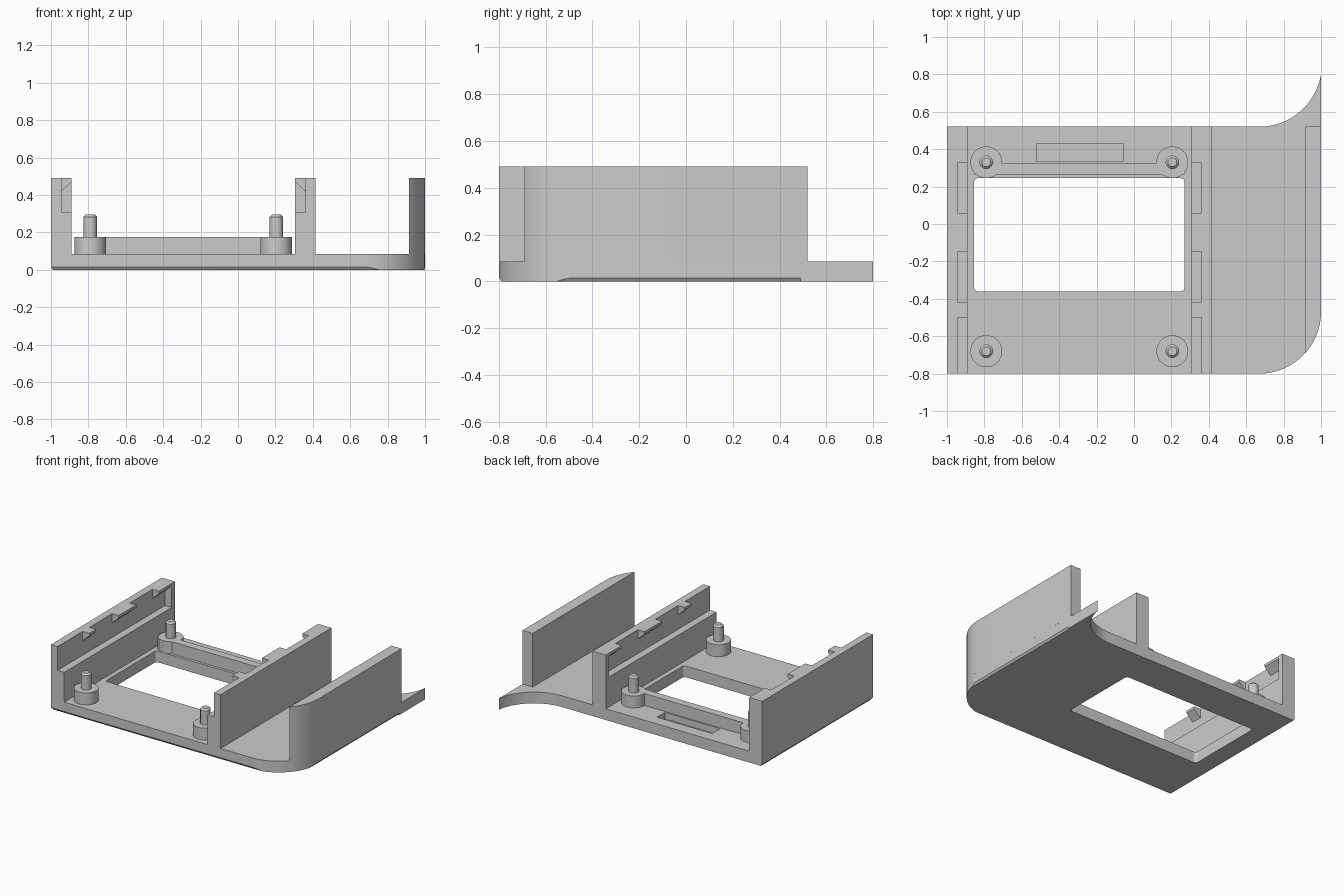
import bpy, bmesh, math
from mathutils import Vector

old = bpy.data.objects.get("Cube")
if old:
    bpy.data.objects.remove(old)

grey = bpy.data.materials.new("plain grey")
grey.use_nodes = True
colour = (0.6, 0.6, 0.6, 1)
grey.diffuse_color = colour
grey.node_tree.nodes["Principled BSDF"].inputs["Base Color"].default_value = colour

MID = -0.2925          # mirror line of the tray between the two rails
FLOOR, TOP = 0.085, 0.49
FRONT, BACK = -0.8, 0.52
R = 0.33               # radius of the rounded corner


def prism(name, pts, lo, hi, place):
    """Extrude a 2D outline from lo to hi; place maps (a, b, depth) to xyz."""
    bm = bmesh.new()
    face = bm.faces.new([bm.verts.new(place(a, b, lo)) for a, b in pts])
    shift = Vector(place(0, 0, hi)) - Vector(place(0, 0, lo))
    new = bmesh.ops.extrude_face_region(bm, geom=[face])["geom"]
    bmesh.ops.translate(bm, vec=shift, verts=[v for v in new if isinstance(v, bmesh.types.BMVert)])
    bmesh.ops.recalc_face_normals(bm, faces=bm.faces)
    mesh = bpy.data.meshes.new(name)
    bm.to_mesh(mesh)
    bm.free()
    mesh.materials.append(grey)
    obj = bpy.data.objects.new(name, mesh)
    bpy.context.collection.objects.link(obj)
    return obj


def up(a, b, d): return (a, b, d)         # plan outline
def along_y(a, b, d): return (a, d, b)    # outline seen from the front
def along_x(a, b, d): return (d, a, b)    # outline seen from the side


def rect(x0, x1, y0, y1):
    return [(x0, y0), (x1, y0), (x1, y1), (x0, y1)]


def arc(cx, cy, r, start, end, n=20):
    steps = [math.radians(start + (end - start) * i / n) for i in range(n + 1)]
    return [(cx + r * math.cos(t), cy + r * math.sin(t)) for t in steps]


def rounded(x0, x1, y0, y1, r):
    corners = ((x0 + r, y0 + r), (x1 - r, y0 + r), (x1 - r, y1 - r), (x0 + r, y1 - r))
    return [p for i, c in enumerate(corners) for p in arc(*c, r, 180 + 90 * i, 270 + 90 * i, 5)]


def flip(pts):
    return [(2 * MID - x, y) for x, y in pts]


def smooth(obj):
    bpy.ops.object.select_all(action="DESELECT")
    obj.select_set(True)
    bpy.context.view_layer.objects.active = obj
    bpy.ops.object.shade_smooth_by_angle(angle=math.radians(25))


def cut(obj, cutter):
    mod = obj.modifiers.new("cut", "BOOLEAN")
    mod.operation, mod.solver, mod.object = "DIFFERENCE", "EXACT", cutter
    cutter.hide_render = True
    cutter.hide_set(True)


# Base plate with a rounded front corner and a swept tail at the back
corner = arc(1 - R, FRONT + R, R, -90, 0)
tail = arc(1 - R, BACK + 0.334, 0.334, -9.2, -90)
base = prism("base_plate", [(-1, FRONT)] + corner + tail + [(-1, BACK)], 0, FLOOR, up)
smooth(base)
cut(base, prism("window_cutter", rounded(-0.855, 0.27, -0.36, 0.245, 0.02), -0.1, 0.2, up))
cut(base, prism("slot_cutter", rect(-0.52, -0.06, 0.335, 0.43), 0.035, 0.2, up))

# Thin chamfers under the plate edges
C = 0.015
def wedge(edge, s):
    return [(edge + s * C, -C), (edge + s * C, 2 * C), (edge, C), (edge - s * C * 0.7, 0), (edge - s * C * 0.7, -C)]
cut(base, prism("front_edge_cutter", wedge(FRONT, -1), -1.1, 1.1, along_x))
cut(base, prism("left_edge_cutter", wedge(1, 1), -0.9, 0.49, along_y))
cut(base, prism("right_edge_cutter", wedge(-1, -1), -0.9, 0.6, along_y))

# Two facing rails: thick below, thin above, with an end stop and snap clips
IN, THIN, LEDGE = -0.89, -0.945, 0.31
rail = [(-1, FLOOR), (IN, FLOOR), (IN, LEDGE), (THIN, LEDGE), (THIN, TOP), (-1, TOP)]
clip = [(THIN, 0.42), (IN, 0.47), (IN, TOP), (THIN, TOP)]
for side, fix in (("right", list), ("left", flip)):
    prism(side + "_rail", fix(rail), FRONT, BACK, along_y)
    prism(side + "_rail_end_stop", fix(rect(THIN, IN, LEDGE, TOP)), 0.48, BACK, along_y)
    for place, y0, y1 in (("front", -0.5, -0.42), ("middle", -0.15, 0.06), ("back", 0.33, 0.48)):
        prism(f"{side}_{place}_clip", fix(clip), y0, y1, along_y)

# Outer side wall following the rounded corner
a = math.degrees(math.acos((0.915 - (1 - R)) / R))
wall = prism("outer_wall", arc(1 - R, FRONT + R, R, -a, 0) + [(1, BACK), (0.915, BACK)], FLOOR, TOP, up)
smooth(wall)

# Mounting posts: wide boss with a chamfered pin
for side, x in (("right", -0.79), ("left", 2 * MID + 0.79)):
    for place, y in (("front", -0.68), ("back", 0.33)):
        smooth(prism(f"{side}_{place}_boss", arc(x, y, 0.085, 0, 351, 39), FLOOR, 0.175, up))
        pin = prism(f"{side}_{place}_pin", arc(x, y, 0.036, 0, 345, 23), 0.175, 0.295, up)
        bm = bmesh.new()
        bm.from_mesh(pin.data)
        rim = [e for e in bm.edges if all(v.co.z > 0.29 for v in e.verts)]
        bmesh.ops.bevel(bm, geom=rim, offset=0.012, segments=1, affect="EDGES")
        bm.to_mesh(pin.data)
        bm.free()
        smooth(pin)

# Rib joining the back bosses
prism("back_rib", rect(-0.855, 0.27, 0.265, 0.325), FLOOR, 0.175, up)
